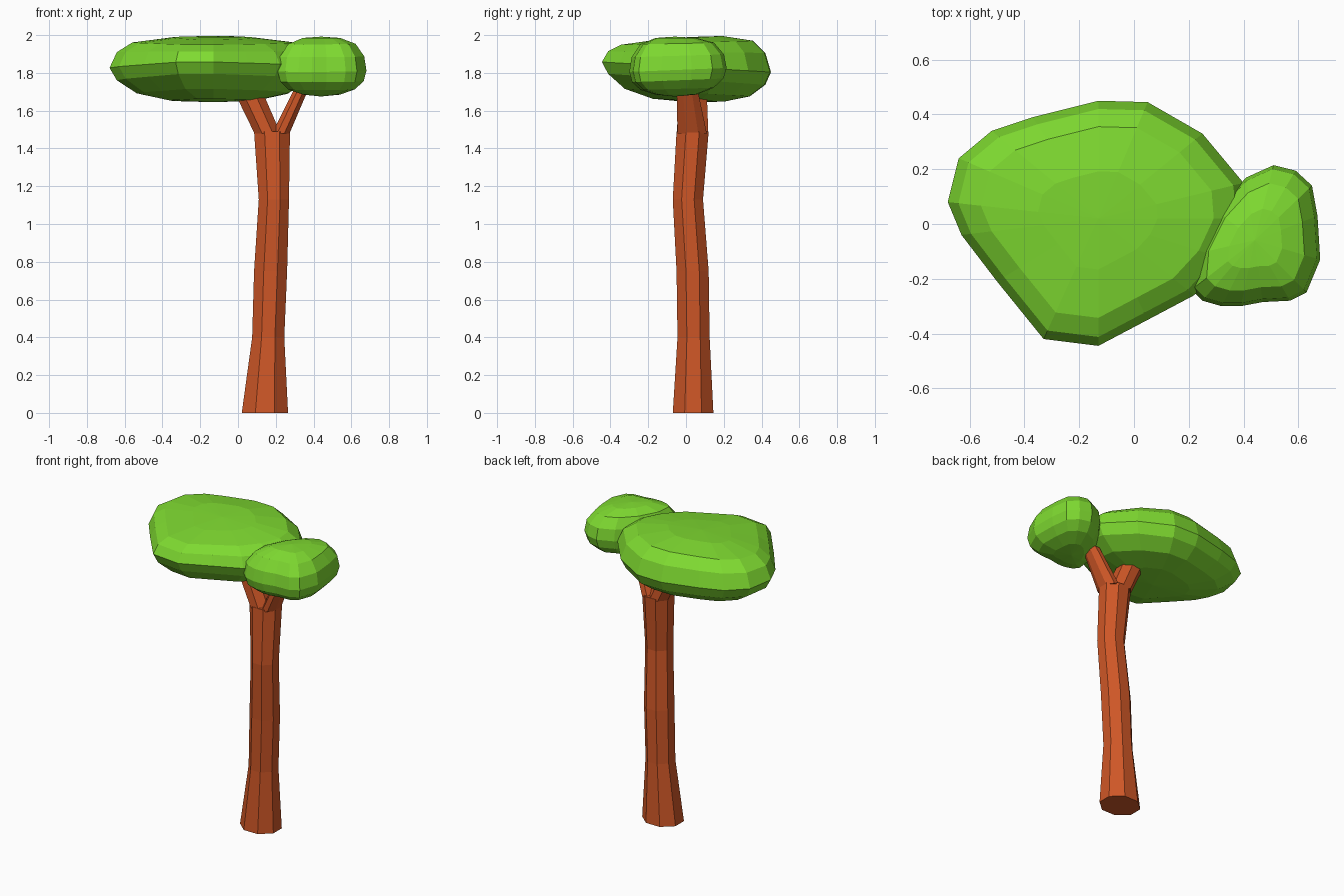
import bpy, bmesh
from math import cos, sin, pi

if "Cube" in bpy.data.objects:
    bpy.data.objects.remove(bpy.data.objects["Cube"])


def material(name, color):
    m = bpy.data.materials.new(name)
    m.diffuse_color = (*color, 1)
    m.use_nodes = True
    m.node_tree.nodes["Principled BSDF"].inputs["Base Color"].default_value = m.diffuse_color
    return m


BARK = material("bark", (0.62, 0.095, 0.02))
LEAF = material("leaves", (0.21, 0.70, 0.03))


def loft(name, rings, mat, poles=None):
    """Skin a stack of rings; close with flat caps, or with fans to two pole points."""
    bm = bmesh.new()
    vs = [[bm.verts.new(p) for p in ring] for ring in rings]
    n = len(vs[0])
    for a, b in zip(vs, vs[1:]):
        for i in range(n):
            j = (i + 1) % n
            bm.faces.new((a[i], a[j], b[j], b[i]))
    for k, ring in enumerate((vs[0], vs[-1])):
        if poles:
            c = bm.verts.new(poles[k])
            for i in range(n):
                bm.faces.new((ring[i], ring[(i + 1) % n], c))
        else:
            bm.faces.new(ring)
    bmesh.ops.recalc_face_normals(bm, faces=bm.faces)
    me = bpy.data.meshes.new(name)
    bm.to_mesh(me)
    bm.free()
    me.materials.append(mat)
    ob = bpy.data.objects.new(name, me)
    bpy.context.collection.objects.link(ob)
    return ob


def tube(name, sections):
    """Eight-sided limb from sections (x0, x1, y0, y1, z)."""
    rings = []
    for x0, x1, y0, y1, z in sections:
        f = 0.5 / cos(pi / 8)
        rings.append([((x0 + x1) / 2 + (x1 - x0) * f * cos(a),
                       (y0 + y1) / 2 + (y1 - y0) * f * sin(a), z)
                      for a in [pi / 8 + i * pi / 4 for i in range(8)]])
    return loft(name, rings, BARK)


def canopy(name, outline, centre, levels, z_low, z_high):
    """Cushion of leaves: outline scaled per level (scale, z, slope along y)."""
    cx, cy = centre
    rings = [[(cx + (x - cx) * s, cy + (y - cy) * s, z + (y - cy) * s * k)
              for x, y in outline] for s, z, k in levels]
    return loft(name, rings, LEAF, [(cx, cy, z_low), (cx, cy, z_high)])


# Trunk
tube("trunk", [(0.02, 0.265, -0.07, 0.145, 0), (0.075, 0.245, -0.045, 0.125, 0.4),
               (0.085, 0.26, -0.05, 0.12, 0.75), (0.11, 0.27, -0.07, 0.09, 1.13),
               (0.085, 0.275, -0.05, 0.12, 1.49)])

# Forked branches
tube("left_branch", [(0.087, 0.225, -0.048, 0.118, 1.48), (-0.02, 0.13, -0.04, 0.11, 1.70)])
tube("right_branch", [(0.18, 0.273, -0.045, 0.11, 1.48), (0.30, 0.375, -0.05, 0.06, 1.72)])

# Large canopy
canopy("large_canopy",
       [(-0.68, 0.08), (-0.63, -0.04), (-0.5, -0.21), (-0.33, -0.42), (-0.13, -0.445),
        (0.05, -0.35), (0.22, -0.26), (0.34, -0.13), (0.41, 0.02), (0.40, 0.15),
        (0.25, 0.33), (0.05, 0.445), (-0.13, 0.45), (-0.37, 0.39), (-0.52, 0.34),
        (-0.64, 0.24)],
       (-0.13, 0.02),
       [(0.42, 1.655, -0.04), (0.74, 1.695, -0.06), (0.93, 1.765, -0.07),
        (1.0, 1.83, -0.06), (0.93, 1.91, -0.01), (0.78, 1.96, 0.03),
        (0.4, 1.985, 0.06)], 1.645, 1.99)

# Small canopy
canopy("small_canopy",
       [(0.21, -0.24), (0.25, -0.28), (0.32, -0.30), (0.39, -0.30), (0.47, -0.285),
        (0.57, -0.28), (0.63, -0.25), (0.68, -0.13), (0.67, 0.03), (0.65, 0.14),
        (0.59, 0.195), (0.51, 0.215), (0.41, 0.17), (0.30, 0.05), (0.22, -0.11)],
       (0.44, -0.06),
       [(0.42, 1.685, 0), (0.75, 1.715, 0.03), (0.94, 1.76, 0.04), (1.0, 1.815, 0.04),
        (0.95, 1.89, 0.03), (0.76, 1.955, 0.02), (0.42, 1.985, 0)], 1.675, 1.992)
